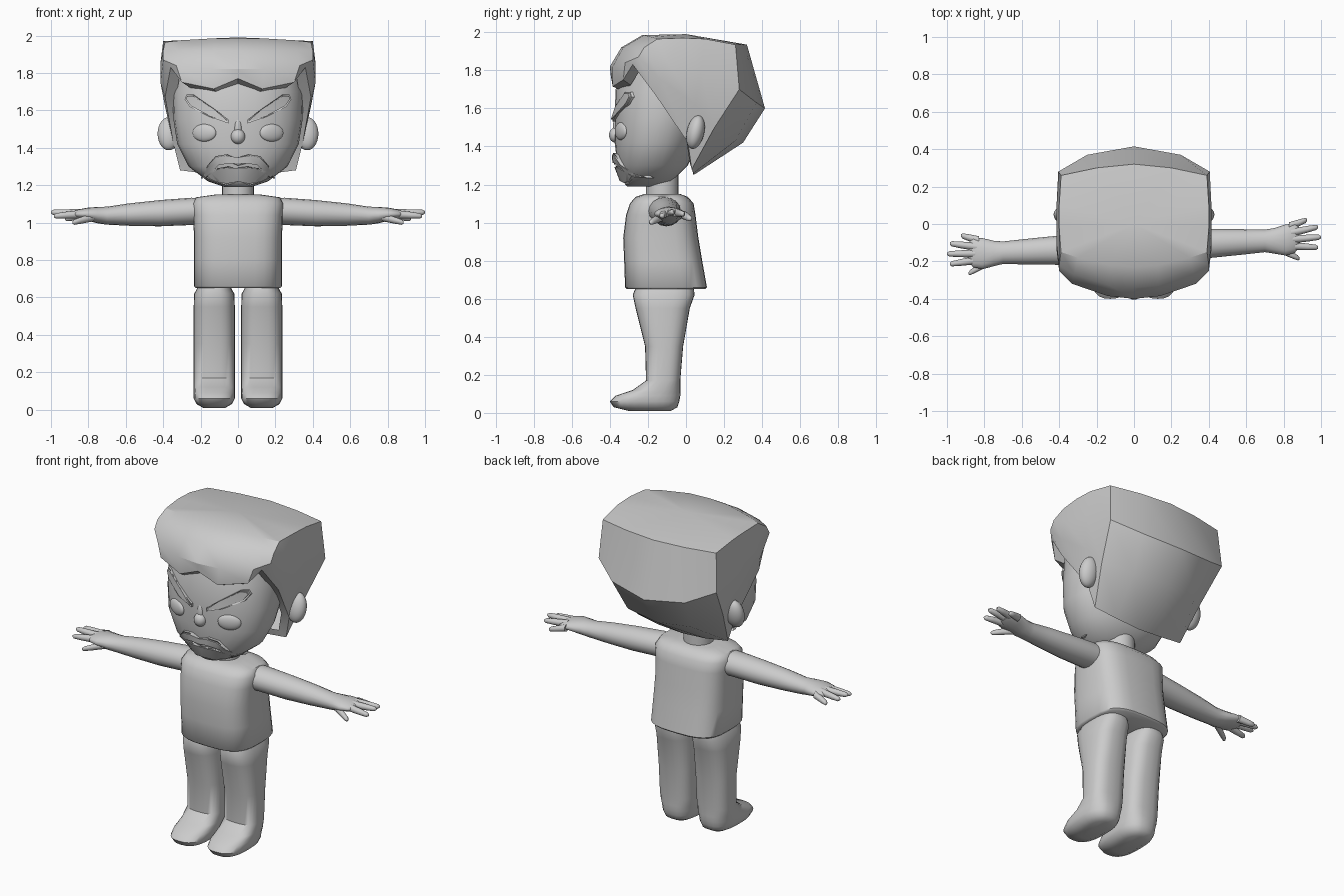
import bpy
import bmesh
from math import cos, sin, pi, radians, copysign
from mathutils import Vector

cube = bpy.data.objects.get("Cube")
if cube:
    bpy.data.objects.remove(cube, do_unlink=True)

clay = bpy.data.materials.new("plain_grey")
clay.use_nodes = True
clay.diffuse_color = (0.6, 0.6, 0.6, 1)
clay.node_tree.nodes["Principled BSDF"].inputs["Base Color"].default_value = (0.6, 0.6, 0.6, 1)


def finish(name, bm, angle=40):
    """Turn a bmesh into a named, shaded object."""
    bmesh.ops.recalc_face_normals(bm, faces=bm.faces)
    mesh = bpy.data.meshes.new(name)
    bm.to_mesh(mesh)
    bm.free()
    mesh.materials.append(clay)
    mesh.shade_smooth()
    mesh.set_sharp_from_angle(angle=radians(angle))
    obj = bpy.data.objects.new(name, mesh)
    bpy.context.collection.objects.link(obj)
    return obj


def loft(name, rings, angle=50):
    """Skin a list of closed rings and cap both ends."""
    bm = bmesh.new()
    loops = [[bm.verts.new(p) for p in ring] for ring in rings]
    count = len(loops[0])
    for low, high in zip(loops, loops[1:]):
        for i in range(count):
            j = (i + 1) % count
            bm.faces.new((low[i], low[j], high[j], high[i]))
    bm.faces.new(loops[0])
    bm.faces.new(loops[-1])
    return finish(name, bm, angle)


def oval(power=2.0, count=28):
    """Unit superellipse as (u, v) pairs."""
    for i in range(count):
        a = 2 * pi * i / count
        c, s = cos(a), sin(a)
        yield (copysign(abs(c) ** (2 / power), c), copysign(abs(s) ** (2 / power), s))


def stack(name, rows, power=2.0, x=0.0):
    """Loft upward from rows of (z, half width, front y, back y)."""
    rings = [[(x + w * u, (f + b) / 2 + (b - f) / 2 * v, z) for u, v in oval(power)]
             for z, w, f, b in rows]
    return loft(name, rings)


def limb(name, rows, side):
    """Loft sideways from rows of (x, y, z, y radius, z radius)."""
    rings = [[(side * x, y + ry * u + 0.045 * side * x, z + rz * v) for u, v in oval(count=16)]
             for x, y, z, ry, rz in rows]
    return loft(name, rings, 60)


def ball(name, place, size, tilt=0.0):
    bm = bmesh.new()
    bmesh.ops.create_uvsphere(bm, u_segments=24, v_segments=14, radius=1)
    obj = finish(name, bm, 60)
    obj.location, obj.scale = place, size
    obj.rotation_euler.x = tilt
    return obj


# Torso, neck and head
stack("torso", [(.65, .225, -.31, .1), (.66, .235, -.32, .11), (.8, .235, -.325, .085),
                (.92, .235, -.33, .065), (1.04, .24, -.315, .05), (1.1, .245, -.295, .04),
                (1.135, .225, -.265, .01), (1.15, .12, -.22, -.03)], 3.2)
stack("neck", [(1.12, .085, -.21, -.04), (1.3, .085, -.21, -.04)])

HEAD = [(1.19, .07, -.31, -.16), (1.22, .16, -.335, -.07), (1.3, .265, -.36, .01),
        (1.42, .325, -.375, .06), (1.55, .345, -.375, .12), (1.7, .35, -.37, .18),
        (1.86, .33, -.31, .22)]
stack("head", HEAD, 2.2)


def face_y(x, z):
    """Depth of the face surface at x, z."""
    for (z0, *low), (z1, *high) in zip(HEAD, HEAD[1:]):
        if z <= z1:
            break
    t = max(0, (z - z0) / (z1 - z0))
    w, f, b = (p + (q - p) * t for p, q in zip(low, high))
    reach = max(0, 1 - min(1, abs(x) / w) ** 2.2) ** (1 / 2.2)
    return (f + b) / 2 - (b - f) / 2 * reach


def face_plate(name, outline, lift, bevel=0.008):
    """A slab following the face, from an (x, z) outline."""
    bm = bmesh.new()
    back = [bm.verts.new((x, face_y(x, z) + 0.03, z)) for x, z in outline]
    front = [bm.verts.new((x, face_y(x, z) - lift, z)) for x, z in outline]
    for i in range(len(back)):
        j = (i + 1) % len(back)
        bm.faces.new((back[i], back[j], front[j], front[i]))
    caps = [bm.faces.new(back), bm.faces.new(front)]
    rim = list(caps[1].edges)
    bmesh.ops.bevel(bm, geom=rim, offset=bevel, segments=2, affect='EDGES')
    bmesh.ops.triangulate(bm, faces=[f for f in bm.faces if len(f.verts) > 4])
    return finish(name, bm, 45)


def both(half):
    """Close a half outline that begins and ends on the centre line."""
    return half + [(-x, z) for x, z in reversed(half) if x > 0]


# Face details
moustache = [(0, 1.34), (.06, 1.365), (.12, 1.355), (.165, 1.3), (.2, 1.235),
             (.17, 1.24), (.11, 1.31), (.05, 1.325), (0, 1.305)]
face_plate("moustache", both(moustache), .025)
beard = [(0, 1.285), (.05, 1.3), (.11, 1.29), (.18, 1.245), (.12, 1.215), (.06, 1.2), (0, 1.225)]
face_plate("chin_beard", both(beard), .02)
ball("nose", (0, -.37, 1.46), (.038, .035, .04))
ball("nose_bridge", (0, -.362, 1.5), (.022, .022, .06))

for side, label in ((1, "left"), (-1, "right")):
    brow = [(.05, 1.53), (.05, 1.55), (.13, 1.61), (.24, 1.685), (.275, 1.685),
            (.285, 1.66), (.26, 1.62), (.15, 1.565)]
    face_plate(label + "_eyebrow", [(side * x, z) for x, z in brow], .022)
    eye = ball(label + "_eye", (side * .18, face_y(.18, 1.48) + .005, 1.48), (.068, .022, .047))
    eye.rotation_euler.z = side * .4
    ball(label + "_ear", (side * .37, .05, 1.475), (.06, .046, .09), -.22)

    # Leg with foot
    stack(label + "_leg", [(.01, .06, -.3, -.08), (.03, .095, -.38, -.045), (.06, .11, -.4, -.035),
                           (.09, .11, -.37, -.03), (.12, .11, -.28, -.03), (.17, .11, -.21, -.03),
                           (.35, .11, -.215, -.015), (.55, .11, -.265, .02),
                           (.62, .107, -.28, .045), (.67, .08, -.26, .04)], 2.7, side * .127)

    # Arm and palm
    limb(label + "_arm", [(.18, -.122, 1.06, .085, .07), (.25, -.122, 1.06, .085, .073),
                          (.42, -.122, 1.05, .077, .07), (.58, -.122, 1.043, .068, .06),
                          (.7, -.122, 1.037, .06, .048), (.75, -.124, 1.04, .068, .044),
                          (.81, -.122, 1.045, .083, .034), (.86, -.115, 1.045, .078, .024),
                          (.885, -.11, 1.045, .05, .012)], side)
    # Fingers fan out from the palm
    fingers = {"little": ((.83, -.05, 1.04), (.925, -.02, 1.02)),
               "ring": ((.84, -.085, 1.05), (.985, -.06, 1.045)),
               "middle": ((.84, -.12, 1.05), (1, -.115, 1.055)),
               "index": ((.84, -.155, 1.045), (.985, -.17, 1.035)),
               "thumb": ((.77, -.165, 1.03), (.885, -.225, 1))}
    for finger, (root, tip) in fingers.items():
        root, tip = Vector(root), Vector(tip)
        rows = [(*root.lerp(tip, t), r, r) for t, r in ((0, .022), (.6, .018), (.92, .014), (1, .006))]
        limb(f"{label}_{finger}_finger", rows, side)

# Hair: half columns of crown, ridge, lower and rim points, front to back
COLUMNS = [
    [(0, -.23, 1.985), (0, -.34, 1.92), (0, -.4, 1.82), (0, -.395, 1.77)],
    [(.13, -.22, 1.985), (.13, -.33, 1.92), (.14, -.385, 1.82), (.13, -.385, 1.715)],
    [(.3, -.18, 1.975), (.32, -.27, 1.92), (.33, -.32, 1.84), (.3, -.33, 1.75)],
    [(.39, -.15, 1.965), (.4, -.22, 1.92), (.4, -.25, 1.87), (.36, -.28, 1.83)],
    [(.4, -.02, 1.97), (.415, -.1, 1.85), (.415, -.13, 1.75), (.39, -.16, 1.67)],
    [(.4, .1, 1.965), (.415, .08, 1.8), (.39, .05, 1.62), (.345, .01, 1.42)],
    [(.39, .26, 1.935), (.405, .28, 1.7), (.36, .15, 1.5), (.31, .03, 1.28)],
    [(.2, .3, 1.935), (.25, .37, 1.63), (.22, .26, 1.43), (.16, .04, 1.26)],
    [(0, .32, 1.935), (0, .415, 1.6), (0, .3, 1.42), (0, .04, 1.25)],
]
around = COLUMNS + [[(-x, y, z) for x, y, z in col] for col in COLUMNS[-2:0:-1]]
middle = Vector((0, -.05, 1.55))
bm = bmesh.new()
columns = []
for col in around:
    points = [Vector(p) for p in col]
    points.append(middle.lerp(points[-1], .86))
    columns.append([bm.verts.new(p) for p in points])
top = bm.verts.new((0, 0, 1.99))
for a, b in zip(columns, columns[1:] + columns[:1]):
    bm.faces.new((top, a[0], b[0]))
    for k in range(len(a) - 1):
        bm.faces.new((a[k], b[k], b[k + 1], a[k + 1]))
finish("hair", bm, 32)
